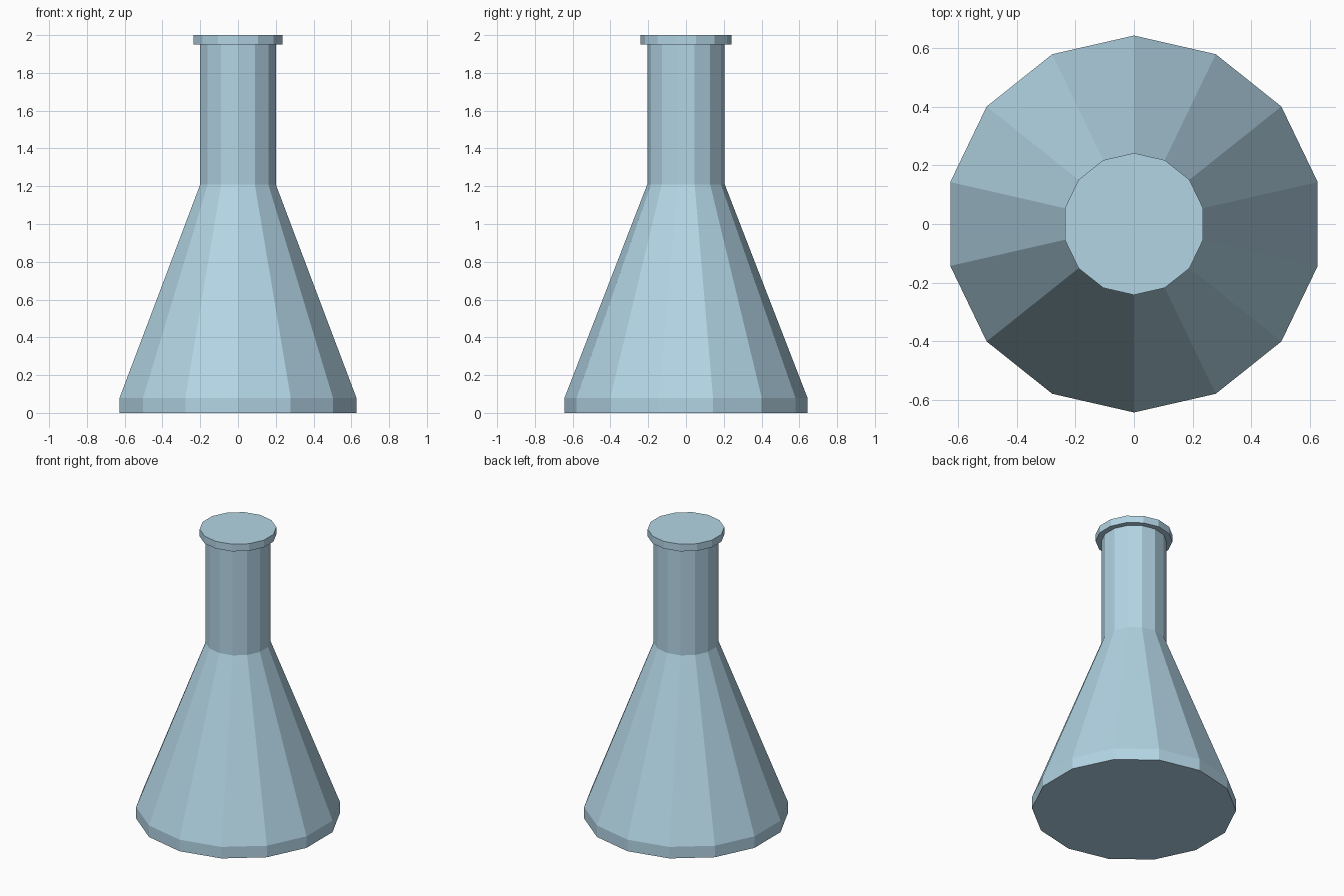
import bpy, bmesh
from math import sin, cos, tau

if "Cube" in bpy.data.objects:
    bpy.data.objects.remove(bpy.data.objects["Cube"])

SIDES = 14

glass = bpy.data.materials.new("pale_blue_glass")
glass.diffuse_color = (0.45, 0.66, 0.78, 1)
glass.use_nodes = True
glass.node_tree.nodes["Principled BSDF"].inputs["Base Color"].default_value = glass.diffuse_color


def lathe(name, profile):
    """Revolve (radius, height) points into a closed faceted solid."""
    bm = bmesh.new()
    rings = [[bm.verts.new((r * sin(tau * i / SIDES), r * cos(tau * i / SIDES), z))
              for i in range(SIDES)] for r, z in profile]
    for low, high in zip(rings, rings[1:]):
        for i in range(SIDES):
            j = (i + 1) % SIDES
            bm.faces.new((low[i], low[j], high[j], high[i]))
    bm.faces.new(rings[0])
    bm.faces.new(rings[-1])
    bmesh.ops.recalc_face_normals(bm, faces=bm.faces)
    mesh = bpy.data.meshes.new(name)
    bm.to_mesh(mesh)
    bm.free()
    mesh.materials.append(glass)
    obj = bpy.data.objects.new(name, mesh)
    bpy.context.collection.objects.link(obj)
    return obj


# Conical flask: base band, sloped body, straight neck, flared closed lip
lathe("conical_flask", [(0.643, 0), (0.643, 0.08), (0.205, 1.21),
                        (0.205, 1.95), (0.242, 1.95), (0.242, 2.0)])
